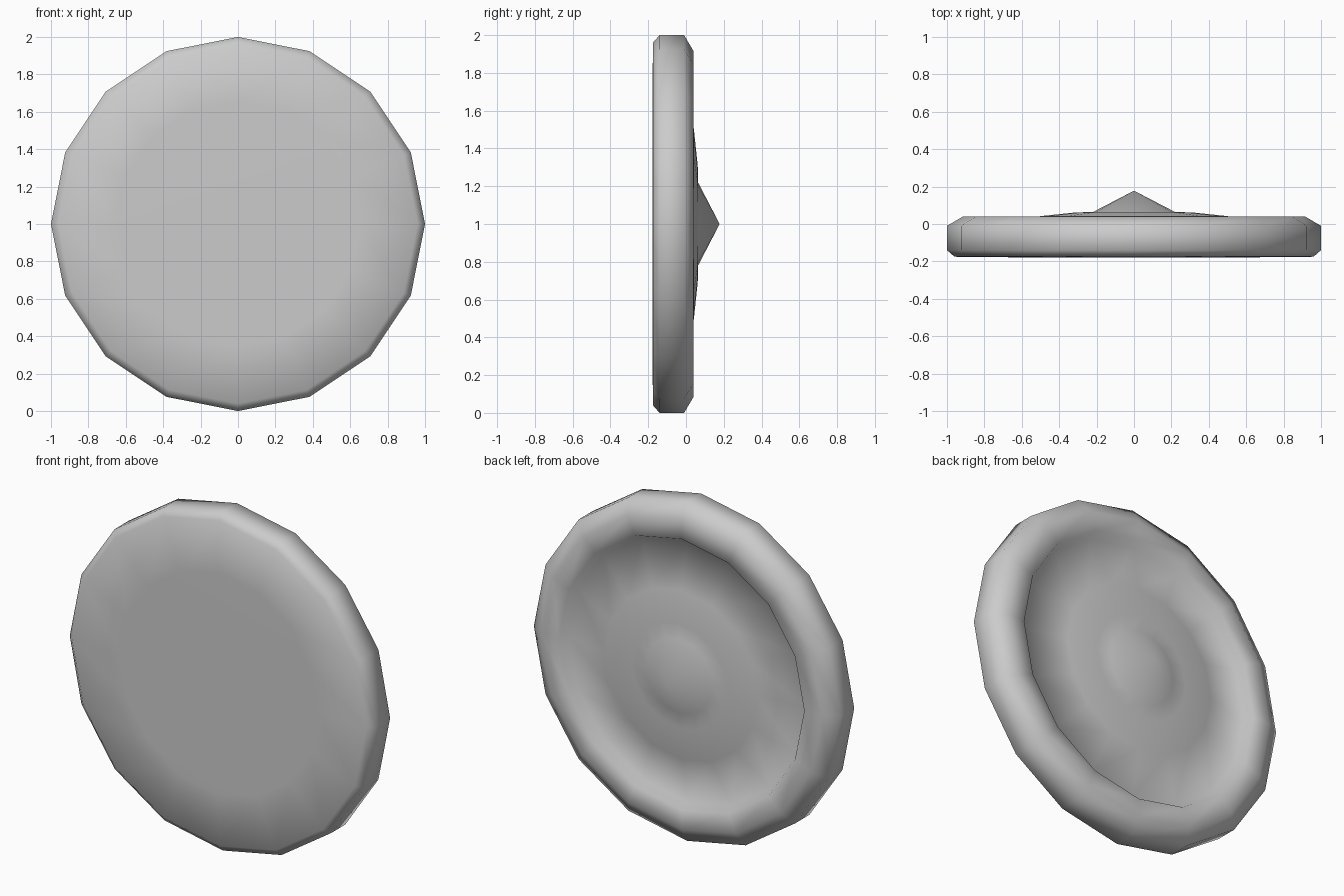
import bpy, bmesh
from math import pi
from mathutils import Matrix, Vector

cube = bpy.data.objects.get("Cube")
if cube:
    bpy.data.objects.remove(cube)

SIDES = 16

# Plain grey material
grey = bpy.data.materials.new("plain grey")
grey.use_nodes = True
colour = (0.6, 0.6, 0.6, 1)
grey.diffuse_color = colour
grey.node_tree.nodes["Principled BSDF"].inputs["Base Color"].default_value = colour

# Half section as (radius, depth): front centre, rim, back groove, boss tip
section = [
    (0, -0.178), (0.65, -0.178), (0.96, -0.175), (1, -0.14),
    (1, -0.01), (0.915, 0.04), (0.8, 0.04), (0.77, -0.01),
    (0.5, 0.042), (0.31, 0.062), (0.22, 0.064), (0, 0.178),
]

# Turn the section about the front-to-back axis
bm = bmesh.new()
verts = [bm.verts.new((r, y, 0)) for r, y in section]
edges = [bm.edges.new(pair) for pair in zip(verts, verts[1:])]
bmesh.ops.spin(bm, geom=verts + edges, cent=(0, 0, 0), axis=(0, 1, 0),
               angle=2 * pi, steps=SIDES, use_merge=False)
bmesh.ops.remove_doubles(bm, verts=bm.verts, dist=0.0005)
bmesh.ops.recalc_face_normals(bm, faces=bm.faces)
for face in bm.faces:
    face.smooth = True
bm.transform(Matrix.Translation(Vector((0, 0, 1))))

mesh = bpy.data.meshes.new("round_disc")
bm.to_mesh(mesh)
bm.free()
mesh.materials.append(grey)
disc = bpy.data.objects.new("round_disc", mesh)
bpy.context.collection.objects.link(disc)
